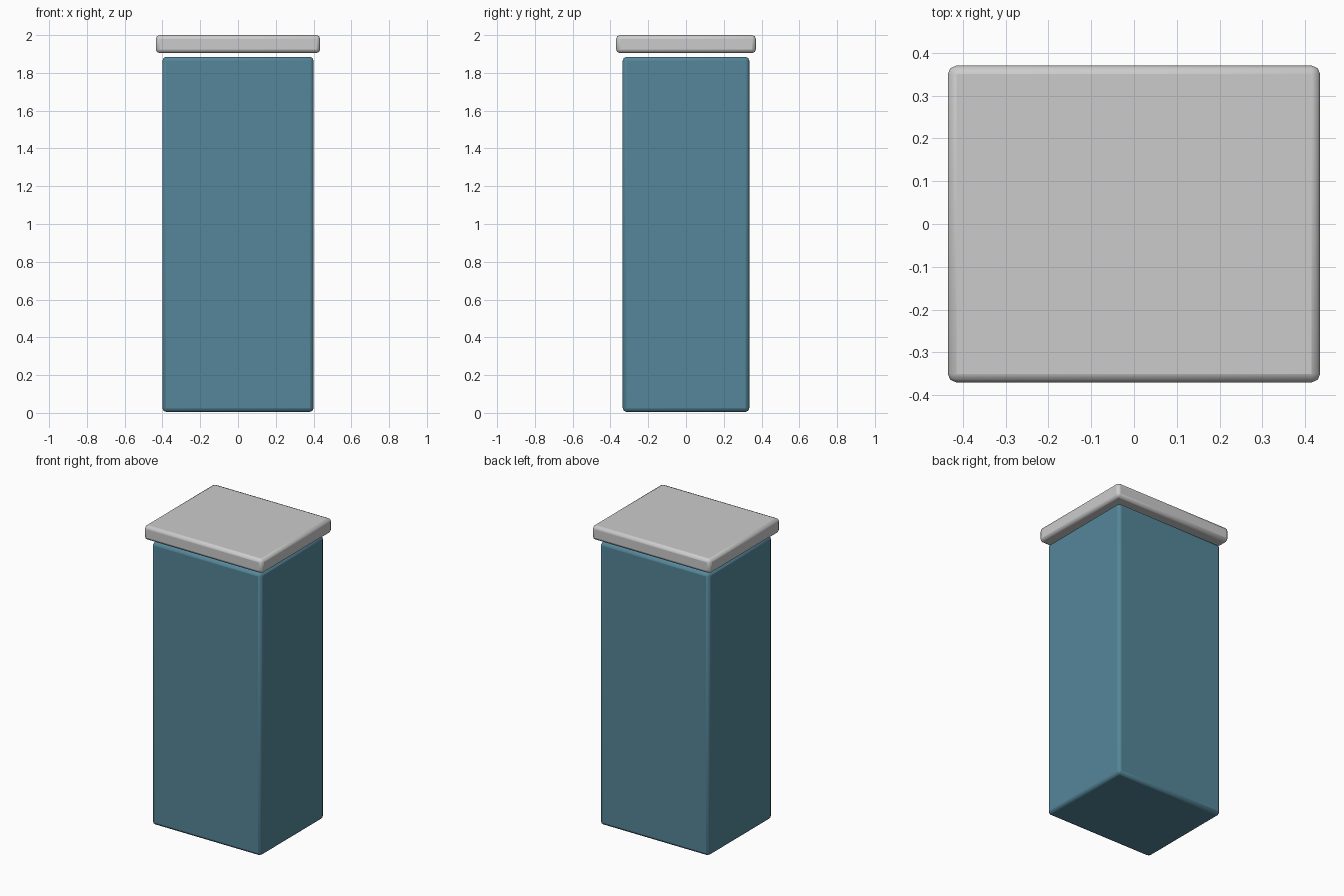
import bpy, math

if "Cube" in bpy.data.objects:
    bpy.data.objects.remove(bpy.data.objects["Cube"])


def rounded_box(name, size, z_bottom, bevel, color=None):
    """Box with softened edges, centred on x and y, resting at z_bottom."""
    bpy.ops.mesh.primitive_cube_add(size=1, location=(0, 0, z_bottom + size[2] / 2))
    ob = bpy.context.object
    ob.name = name
    ob.scale = size
    bpy.ops.object.transform_apply(location=False, rotation=False, scale=True)
    mod = ob.modifiers.new("soft_edges", 'BEVEL')
    mod.width = bevel
    mod.segments = 2
    bpy.ops.object.shade_smooth_by_angle(angle=math.radians(30))
    if color:
        mat = bpy.data.materials.new(name + "_paint")
        mat.diffuse_color = color
        mat.use_nodes = True
        mat.node_tree.nodes["Principled BSDF"].inputs["Base Color"].default_value = mat.diffuse_color
        ob.data.materials.append(mat)
    return ob


# Tall painted cabinet body
rounded_box("body", (0.80, 0.67, 1.88), 0.005, 0.02, (0.09, 0.24, 0.32, 1))

# Overhanging lid, floating just above the body
rounded_box("lid", (0.87, 0.74, 0.095), 1.905, 0.02)
